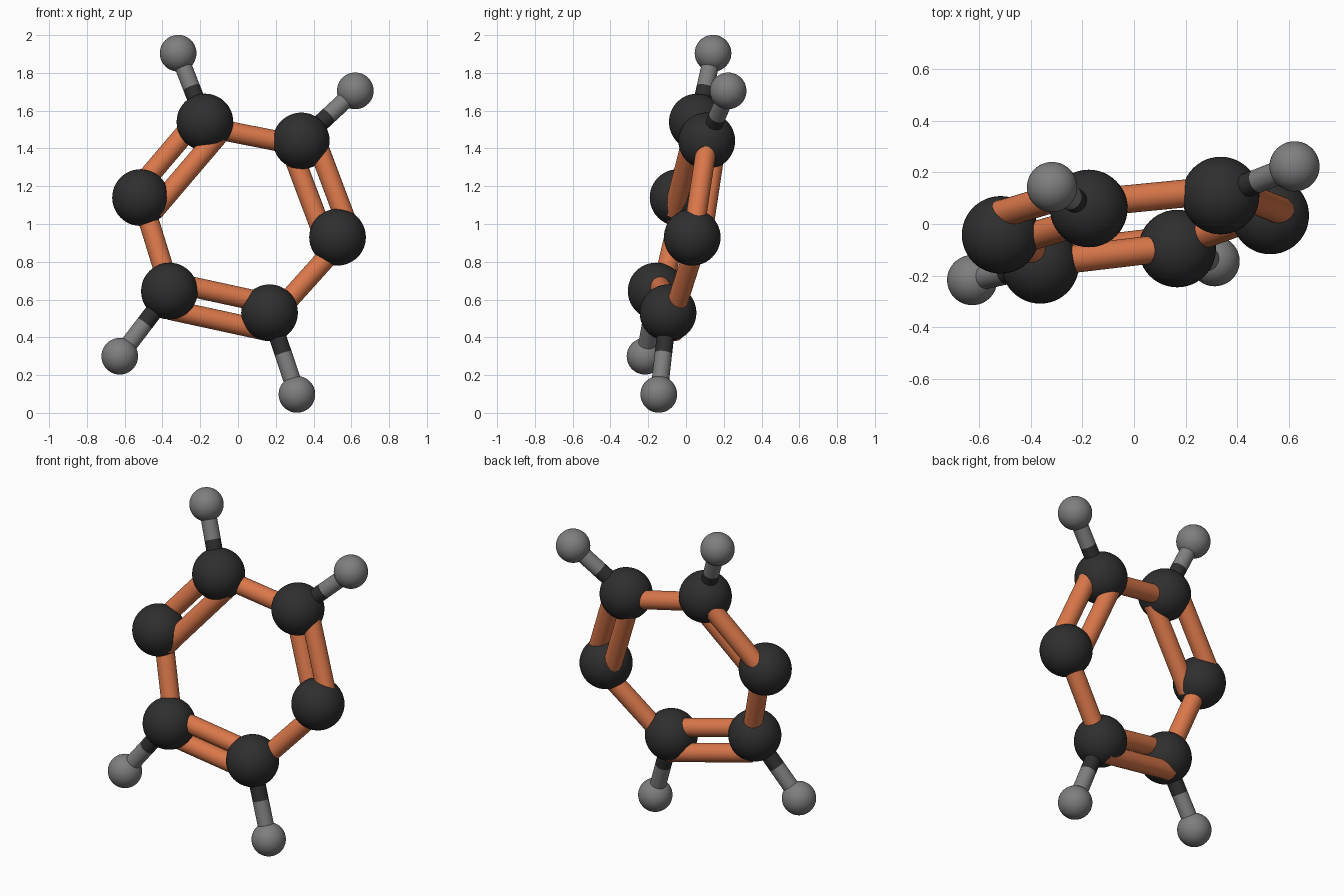
import bpy
from mathutils import Vector

if "Cube" in bpy.data.objects:
    bpy.data.objects.remove(bpy.data.objects["Cube"])


def material(name, rgb):
    m = bpy.data.materials.new(name)
    m.diffuse_color = (*rgb, 1)
    m.use_nodes = True
    m.node_tree.nodes["Principled BSDF"].inputs["Base Color"].default_value = m.diffuse_color
    return m


dark = material("charcoal", (0.028, 0.028, 0.028))
grey = material("mid_grey", (0.21, 0.21, 0.21))
orange = material("copper_orange", (0.70, 0.185, 0.068))


def finish(name, mat):
    o = bpy.context.object
    o.name = name
    o.data.materials.append(mat)
    bpy.ops.object.shade_smooth_by_angle(angle=0.7)


def ball(name, pos, radius, mat):
    bpy.ops.mesh.primitive_uv_sphere_add(segments=48, ring_count=24, radius=radius, location=pos)
    finish(name, mat)


def rod(name, a, b, radius, mat):
    d = b - a
    bpy.ops.mesh.primitive_cylinder_add(vertices=32, radius=radius, depth=d.length, location=(a + b) / 2,
                                        rotation=d.to_track_quat('Z', 'Y').to_euler())
    finish(name, mat)


# Ring of six large balls
ring = [Vector(p) for p in (
    (-0.175, 0.06, 1.54), (0.335, 0.11, 1.44), (0.527, 0.033, 0.93),
    (0.167, -0.095, 0.53), (-0.363, -0.158, 0.645), (-0.516, -0.042, 1.14))]
for i, p in enumerate(ring):
    ball(f"ring_ball_{i}", p, 0.15, dark)

# Ring rods: single ones and side-by-side pairs, all sitting slightly off the ball centres
shift = Vector((0.014, 0.023, -0.028))
pair_offset = {1: Vector((0.066, -0.02, 0.022)),
               3: Vector((-0.015, 0.012, -0.07)),
               5: Vector((-0.053, 0.045, 0.045))}
for i, p in enumerate(ring):
    a, b = p + shift, ring[(i + 1) % 6] + shift
    if i in pair_offset:
        for side, s in (("outer", 1), ("inner", -1)):
            off = pair_offset[i] * s
            rod(f"{side}_ring_rod_{i}", a + off, b + off, 0.054, orange)
    else:
        rod(f"single_ring_rod_{i}", a, b, 0.054, orange)

# Small outer balls on two-tone stems
tips = {0: (-0.317, 0.143, 1.904), 1: (0.621, 0.223, 1.705),
        4: (-0.626, -0.217, 0.30), 3: (0.312, -0.144, 0.098)}
for i, t in tips.items():
    t = Vector(t)
    mid = (ring[i] + t) / 2
    ball(f"tip_ball_{i}", t, 0.097, grey)
    rod(f"stem_dark_half_{i}", ring[i], mid, 0.046, dark)
    rod(f"stem_grey_half_{i}", mid, t, 0.046, grey)
